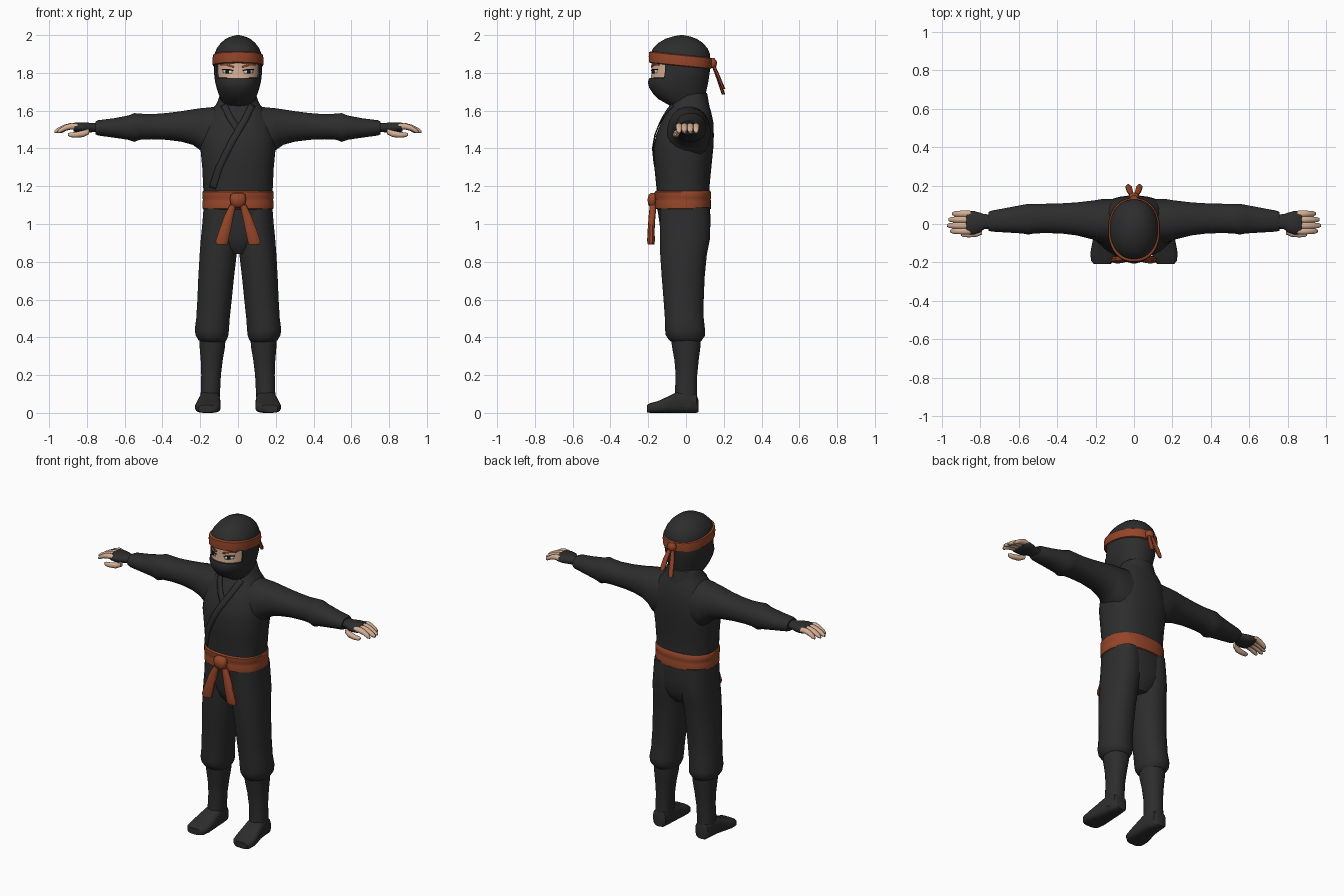
import bpy, bmesh, math
from mathutils import Vector
from mathutils.bvhtree import BVHTree


def material(name, rgb):
    m = bpy.data.materials.new(name)
    m.diffuse_color = (*rgb, 1)
    return m


CLOTH = material("black cloth", (0.026, 0.026, 0.026))
RED = material("rust red sash", (0.30, 0.06, 0.022))
SKIN = material("skin", (0.66, 0.43, 0.30))
DARK = material("eye dark", (0.012, 0.01, 0.01))
WHITE = material("eye white", (0.75, 0.72, 0.68))


def finish(name, bm, mat, mirror=False):
    bmesh.ops.recalc_face_normals(bm, faces=bm.faces)
    me = bpy.data.meshes.new(name)
    bm.to_mesh(me)
    bm.free()
    me.materials.append(mat)
    ob = bpy.data.objects.new(name, me)
    bpy.context.collection.objects.link(ob)
    if mirror:
        ob.modifiers.new("mirror", 'MIRROR').use_mirror_merge = False
    return ob


def loft(name, mat, axis, rings, sides=20, power=2.2, mirror=False, tilt=0.0):
    """Skin rings (position, a_low, a_high, b_low, b_high) along an axis."""
    bm = bmesh.new()
    loops = []
    for p, a0, a1, b0, b1 in rings:
        loop = []
        for i in range(sides):
            t = 2 * math.pi * (i + 0.5) / sides
            c, s = math.cos(t), math.sin(t)
            a = (a0 + a1) / 2 + (a1 - a0) / 2 * math.copysign(abs(c) ** (2 / power), c)
            b = (b0 + b1) / 2 + (b1 - b0) / 2 * math.copysign(abs(s) ** (2 / power), s)
            co = {'z': (a, b, p - tilt * b), 'x': (p, a, b), 'y': (a, p, b)}[axis]
            loop.append(bm.verts.new(co))
        loops.append(loop)
    for l0, l1 in zip(loops, loops[1:]):
        for i in range(sides):
            j = (i + 1) % sides
            bm.faces.new((l0[i], l0[j], l1[j], l1[i]))
    bm.faces.new(loops[0])
    bm.faces.new(loops[-1])
    return finish(name, bm, mat, mirror)


def sym(rings):
    """Rings given as (z, half width, y_low, y_high)."""
    return [(z, -x, x, y0, y1) for z, x, y0, y1 in rings]


def tree(ob):
    bm = bmesh.new()
    bm.from_mesh(ob.data)
    t = BVHTree.FromBMesh(bm)
    bm.free()
    return t


def strip(name, mat, surface, path, width, lift, mirror=False, steps=6):
    """Thin band laid on the front of a surface along an (x, z) path."""
    bm = bmesh.new()
    pts = [Vector(p) for p in path]
    line = [a.lerp(b, k / steps) for a, b in zip(pts, pts[1:]) for k in range(steps)] + [pts[-1]]
    prev = None
    for i, p in enumerate(line):
        d = (line[min(i + 1, len(line) - 1)] - line[max(i - 1, 0)]).normalized()
        side = Vector((-d.y, d.x)) * width / 2
        row = []
        for q in (p - side, p, p + side):
            hit = surface.ray_cast(Vector((q.x, -1, q.y)), Vector((0, 1, 0)))[0]
            row.append(bm.verts.new((q.x, (hit.y if hit else 0) - lift, q.y)))
        if prev:
            for k in (0, 1):
                bm.faces.new((prev[k], prev[k + 1], row[k + 1], row[k]))
        prev = row
    ob = finish(name, bm, mat, mirror)
    sol = ob.modifiers.new("thickness", 'SOLIDIFY')
    sol.thickness, sol.offset = lift, 0
    return ob


# Jacket body and pelvis
torso = loft("torso", CLOTH, 'z', sym([
    (0.84, 0.06, -0.09, 0.08), (0.88, 0.12, -0.12, 0.11), (0.93, 0.165, -0.135, 0.125),
    (1.0, 0.18, -0.14, 0.13), (1.1, 0.182, -0.155, 0.128), (1.2, 0.185, -0.158, 0.125),
    (1.3, 0.19, -0.168, 0.135), (1.4, 0.2, -0.172, 0.145), (1.47, 0.198, -0.16, 0.148),
    (1.54, 0.18, -0.132, 0.145), (1.6, 0.145, -0.1, 0.132), (1.635, 0.115, -0.078, 0.12),
    (1.67, 0.1, -0.062, 0.11)]), sides=32, power=2.4)
front = tree(torso)
strip("long_lapel", CLOTH, front,
      [(0.075, 1.63), (0.035, 1.55), (-0.03, 1.44), (-0.1, 1.3), (-0.135, 1.19)], 0.035, 0.006)
strip("short_lapel", CLOTH, front, [(-0.075, 1.63), (-0.04, 1.56), (0, 1.5)], 0.035, 0.005)
loft("collar", CLOTH, 'z', sym([
    (1.59, 0.125, -0.09, 0.13), (1.63, 0.112, -0.08, 0.122), (1.68, 0.098, -0.07, 0.113),
    (1.685, 0.09, -0.06, 0.105)]), tilt=-0.1)

# Sleeves with elbow folds and wrapped wrists
loft("sleeve", CLOTH, 'x', [
    (0.09, -0.1, 0.13, 1.34, 1.625), (0.17, -0.1, 0.13, 1.35, 1.617),
    (0.2, -0.085, 0.125, 1.39, 1.614), (0.24, -0.075, 0.12, 1.418, 1.608),
    (0.3, -0.06, 0.113, 1.435, 1.598), (0.38, -0.05, 0.108, 1.445, 1.588),
    (0.46, -0.048, 0.106, 1.448, 1.582), (0.52, -0.05, 0.106, 1.445, 1.585),
    (0.55, -0.056, 0.106, 1.434, 1.588), (0.58, -0.05, 0.1, 1.445, 1.575),
    (0.66, -0.045, 0.085, 1.457, 1.56), (0.74, -0.04, 0.07, 1.468, 1.55),
    (0.755, -0.036, 0.064, 1.475, 1.543)], mirror=True)
loft("glove", CLOTH, 'x', [
    (0.74, -0.025, 0.05, 1.487, 1.535), (0.78, -0.028, 0.052, 1.485, 1.535),
    (0.8, -0.045, 0.06, 1.484, 1.538), (0.83, -0.055, 0.068, 1.483, 1.539),
    (0.865, -0.055, 0.07, 1.488, 1.537), (0.872, -0.05, 0.066, 1.492, 1.533)],
    sides=16, mirror=True)

# Bare fingers and thumb
for n, (y, tip) in enumerate([(0.053, 0.945), (0.023, 0.965), (-0.008, 0.972), (-0.037, 0.955)]):
    r, span = 0.0165, tip - 0.85
    loft(f"finger_{n + 1}", SKIN, 'x', [
        (0.85 + span * f, y - r * k, y + r * k, z - 0.015 * k, z + 0.015 * k)
        for f, z, k in [(0, 1.515, 1), (0.3, 1.518, 1.1), (0.6, 1.51, 1),
                        (0.88, 1.494, 0.85), (1, 1.487, 0.4)]], sides=10, mirror=True)
loft("thumb", SKIN, 'x', [
    (0.79, -0.055, -0.03, 1.475, 1.505), (0.82, -0.068, -0.035, 1.46, 1.495),
    (0.86, -0.07, -0.04, 1.457, 1.487), (0.89, -0.068, -0.044, 1.46, 1.484),
    (0.9, -0.06, -0.05, 1.468, 1.48)], sides=10, mirror=True)

# Trousers gathered below the knee, then boots
loft("trouser_leg", CLOTH, 'z', [
    (0.37, 0.075, 0.19, -0.07, 0.07), (0.385, 0.06, 0.21, -0.09, 0.085),
    (0.41, 0.05, 0.225, -0.108, 0.103), (0.44, 0.047, 0.23, -0.112, 0.102),
    (0.5, 0.043, 0.222, -0.113, 0.095), (0.6, 0.032, 0.216, -0.12, 0.095),
    (0.72, 0.02, 0.211, -0.13, 0.1), (0.84, 0.006, 0.204, -0.138, 0.112),
    (0.92, 0, 0.198, -0.14, 0.128), (1.0, 0, 0.19, -0.14, 0.13),
    (1.09, 0.01, 0.183, -0.14, 0.125)], mirror=True)
loft("boot_shaft", CLOTH, 'z', [
    (0.03, 0.1, 0.2, -0.06, 0.06), (0.1, 0.095, 0.198, -0.06, 0.06),
    (0.2, 0.09, 0.195, -0.055, 0.06), (0.28, 0.08, 0.198, -0.062, 0.068),
    (0.35, 0.068, 0.204, -0.075, 0.077), (0.4, 0.065, 0.207, -0.08, 0.08)], mirror=True)
loft("boot_foot", CLOTH, 'y', [
    (0.065, 0.12, 0.18, 0.004, 0.07), (0.055, 0.105, 0.193, 0, 0.1),
    (0.0, 0.096, 0.2, 0, 0.12), (-0.05, 0.094, 0.206, 0, 0.11),
    (-0.1, 0.092, 0.218, 0, 0.085), (-0.15, 0.092, 0.227, 0, 0.062),
    (-0.19, 0.1, 0.224, 0, 0.052), (-0.207, 0.12, 0.21, 0.003, 0.042)],
    power=3.2, mirror=True)

# Waist sash, knot and hanging ends
loft("waist_sash", RED, 'z', sym([
    (1.076, 0.178, -0.15, 0.125), (1.082, 0.188, -0.164, 0.134), (1.12, 0.189, -0.166, 0.134),
    (1.13, 0.186, -0.163, 0.131), (1.14, 0.19, -0.167, 0.134), (1.17, 0.189, -0.167, 0.132),
    (1.178, 0.18, -0.155, 0.125)]), sides=32, power=2.4)
loft("sash_knot", RED, 'z', sym([
    (1.085, 0.02, -0.185, -0.15), (1.1, 0.038, -0.2, -0.15), (1.13, 0.045, -0.205, -0.15),
    (1.155, 0.04, -0.198, -0.15), (1.165, 0.025, -0.185, -0.15)]), sides=12)
loft("sash_end", RED, 'z', [
    (0.892, 0.055, 0.118, -0.202, -0.168), (0.91, 0.05, 0.12, -0.206, -0.165),
    (0.97, 0.037, 0.1, -0.203, -0.166), (1.04, 0.022, 0.075, -0.198, -0.162),
    (1.1, 0.01, 0.045, -0.192, -0.155)], sides=10, mirror=True)

# Hooded head; the eye opening is a recessed band of faces
head = loft("head", CLOTH, 'z', sym([
    (1.6, 0.08, -0.04, 0.1), (1.635, 0.082, -0.1, 0.1), (1.66, 0.092, -0.145, 0.1),
    (1.69, 0.104, -0.175, 0.105), (1.72, 0.114, -0.195, 0.112), (1.75, 0.121, -0.203, 0.118),
    (1.772, 0.125, -0.195, 0.122), (1.81, 0.128, -0.19, 0.127), (1.865, 0.129, -0.19, 0.13),
    (1.9, 0.125, -0.188, 0.127), (1.93, 0.113, -0.175, 0.115), (1.96, 0.09, -0.145, 0.088),
    (1.98, 0.066, -0.11, 0.057), (1.993, 0.037, -0.07, 0.022), (2.0, 0.008, -0.03, -0.015)]),
    sides=32)
head.data.materials.append(SKIN)
bm = bmesh.new()
bm.from_mesh(head.data)
face = [f for f in bm.faces
        if 1.772 < f.calc_center_median().z < 1.865 and f.calc_center_median().y < -0.1]
bmesh.ops.inset_region(bm, faces=face, thickness=0.003, depth=-0.008)
for f in face:
    f.material_index = 1
bm.to_mesh(head.data)
bm.free()

# Eyes and brows as thin plates
skin = tree(head)
strip("eye_white", WHITE, skin, [(0.032, 1.805), (0.078, 1.808)], 0.018, 0.002, True)
strip("iris", DARK, skin, [(0.047, 1.806), (0.064, 1.807)], 0.018, 0.004, True)
strip("eyelid", DARK, skin, [(0.026, 1.812), (0.05, 1.819), (0.084, 1.819)], 0.005, 0.004, True)
strip("brow", RED, skin, [(0.022, 1.832), (0.06, 1.843), (0.09, 1.843)], 0.009, 0.004, True)

# Headband with back knot and two tails
loft("headband", RED, 'z', sym([
    (1.833, 0.127, -0.188, 0.127), (1.837, 0.134, -0.197, 0.136), (1.865, 0.136, -0.198, 0.138),
    (1.89, 0.133, -0.196, 0.135), (1.896, 0.122, -0.185, 0.125)]),
    sides=32, tilt=0.1)
loft("headband_knot", RED, 'z', sym([
    (1.825, 0.015, 0.125, 0.15), (1.835, 0.026, 0.12, 0.162), (1.86, 0.028, 0.12, 0.164),
    (1.878, 0.015, 0.125, 0.15)]), sides=10)
for name, s, low in (("long_tail", -1, 1.685), ("short_tail", 1, 1.715)):
    rings = []
    for f, x, w, y in [(0, 0.03, 0.008, 0.203), (0.12, 0.028, 0.017, 0.196),
                       (0.5, 0.022, 0.016, 0.175), (1, 0.008, 0.01, 0.145)]:
        rings.append((low + f * (1.85 - low), s * x - w, s * x + w, y - 0.014, y + 0.006))
    loft("headband_" + name, RED, 'z', rings, sides=8)

# Smooth shading with sharp edges kept
for ob in bpy.data.objects:
    ob.select_set(True)
    bpy.context.view_layer.objects.active = ob
bpy.ops.object.shade_smooth_by_angle(angle=math.radians(45))
